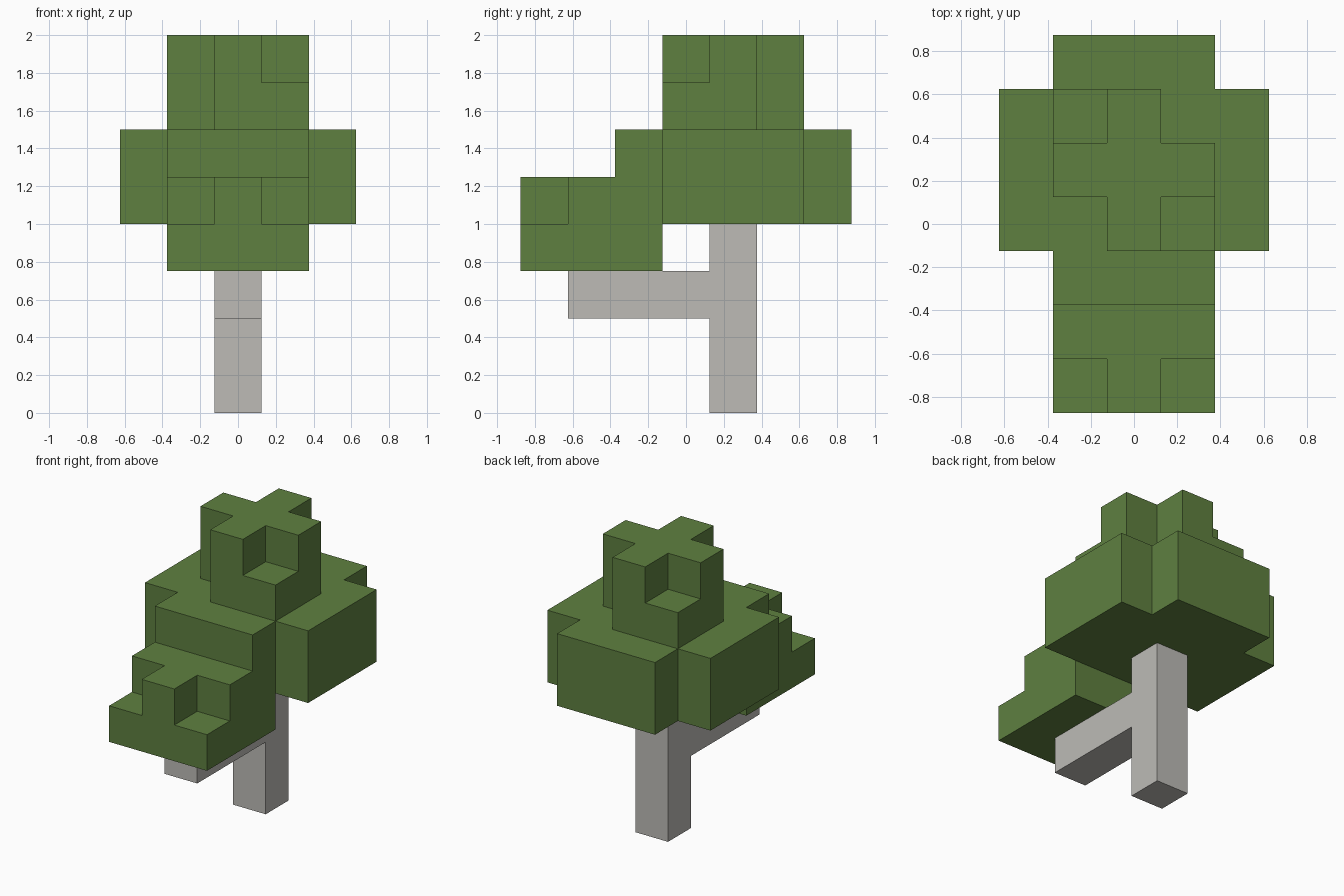
import bpy
import bmesh
from itertools import product
from mathutils import Vector

U = 0.25                               # block size
ORIGIN = Vector((-0.625, -0.875, 0))   # low corner of the block grid

if "Cube" in bpy.data.objects:
    bpy.data.objects.remove(bpy.data.objects["Cube"], do_unlink=True)


def make_material(name, rgb):
    mat = bpy.data.materials.new(name)
    mat.use_nodes = True
    mat.diffuse_color = (*rgb, 1)
    mat.node_tree.nodes["Principled BSDF"].inputs["Base Color"].default_value = (*rgb, 1)
    return mat


def box(xs, ys, zs):
    """All grid cells in half-open ranges along each axis."""
    return set(product(range(*xs), range(*ys), range(*zs)))


def build(name, cells, mat):
    """Closed outer shell of a group of blocks."""
    bm = bmesh.new()
    verts = {}

    def vert(p):
        if p not in verts:
            verts[p] = bm.verts.new(ORIGIN + U * Vector(p))
        return verts[p]

    for cell in sorted(cells):
        for axis, side in product(range(3), (0, 1)):
            neighbour = list(cell)
            neighbour[axis] += 2 * side - 1
            if tuple(neighbour) in cells:
                continue
            b, c = (axis + 1) % 3, (axis + 2) % 3
            ring = []
            for db, dc in ((0, 0), (1, 0), (1, 1), (0, 1)):
                p = list(cell)
                p[axis] += side
                p[b] += db
                p[c] += dc
                ring.append(vert(tuple(p)))
            bm.faces.new(ring if side else ring[::-1])
    mesh = bpy.data.meshes.new(name)
    bm.to_mesh(mesh)
    bm.free()
    mesh.materials.append(mat)
    obj = bpy.data.objects.new(name, mesh)
    bpy.context.collection.objects.link(obj)
    return obj


leaf = make_material("leaf_green", (0.114, 0.216, 0.051))
bark = make_material("pale_bark", (0.508, 0.497, 0.468))

# Trunk with the forward branch
trunk = box((2, 3), (4, 5), (0, 4))
branch = box((2, 3), (1, 4), (2, 3))
build("trunk_and_branch", trunk | branch, bark)

# Main canopy: wide slab without its corners
canopy = box((0, 5), (3, 6), (4, 6)) | box((1, 4), (2, 7), (4, 6))

# Crown: cross, with two opposite corners filled at the lower level
crown = box((1, 4), (4, 5), (6, 8)) | box((2, 3), (3, 6), (6, 8))
crown |= {(3, 3, 6), (1, 5, 6)}

# Front clump on the branch, with notched upper front corners
clump = box((1, 4), (0, 3), (3, 5)) - {(1, 0, 4), (3, 0, 4)}

build("foliage", canopy | crown | clump, leaf)
